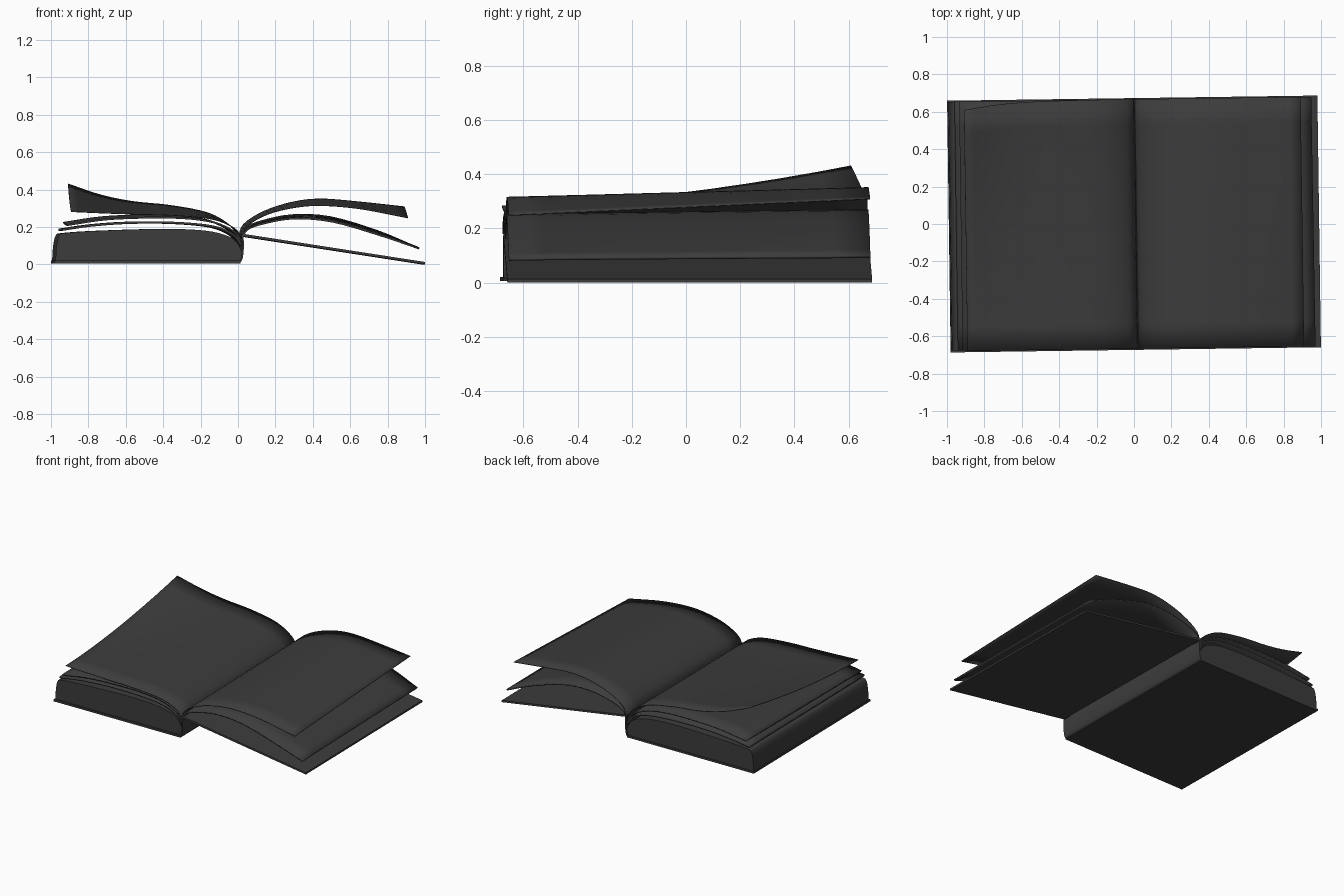
import bpy, bmesh, math
from mathutils import Vector, Matrix

if "Cube" in bpy.data.objects:
    bpy.data.objects.remove(bpy.data.objects["Cube"])

TURN = Matrix.Rotation(math.radians(0.8), 4, 'Z')
mat = bpy.data.materials.new("dark_paper")
mat.diffuse_color = (0.045, 0.045, 0.045, 1)
mat.use_nodes = True
mat.node_tree.nodes["Principled BSDF"].inputs["Base Color"].default_value = mat.diffuse_color


def smooth_path(pts, n=4):
    """Catmull-Rom curve through the given points."""
    p = [Vector(q) for q in pts]
    p = [2 * p[0] - p[1]] + p + [2 * p[-1] - p[-2]]
    out = []
    for a, b, c, d in zip(p, p[1:], p[2:], p[3:]):
        for i in range(n):
            t = i / n
            out.append(0.5 * (2 * b + (c - a) * t + (2 * a - 5 * b + 4 * c - d) * t * t
                              + (3 * b - a - 3 * c + d) * t ** 3))
    return out + [p[-2]]


def finish(name, bm):
    bmesh.ops.recalc_face_normals(bm, faces=bm.faces)
    bm.transform(TURN)
    me = bpy.data.meshes.new(name)
    bm.to_mesh(me)
    bm.free()
    me.materials.append(mat)
    ob = bpy.data.objects.new(name, me)
    bpy.context.collection.objects.link(ob)
    bpy.ops.object.select_all(action='DESELECT')
    ob.select_set(True)
    bpy.context.view_layer.objects.active = ob
    bpy.ops.object.shade_smooth_by_angle(angle=math.radians(40))
    return ob


def prism(name, outline, y0, y1):
    """Extrude an x-z outline along y."""
    bm = bmesh.new()
    f = bm.faces.new([bm.verts.new((x, y0, z)) for x, z in outline])
    ext = bmesh.ops.extrude_face_region(bm, geom=[f])
    bmesh.ops.translate(bm, vec=(0, y1 - y0, 0),
                        verts=[v for v in ext['geom'] if isinstance(v, bmesh.types.BMVert)])
    return finish(name, bm)


def sheet(name, front, back, thick=0.006, power=1.0, rows=10):
    """Loft a page from its front edge to its back edge (x, y, z points)."""
    a, b = smooth_path(front), smooth_path(back)
    bm = bmesh.new()
    grid = []
    for j in range(rows + 1):
        t = j / rows
        row = []
        for p, q in zip(a, b):
            v = p.lerp(q, t)
            v.z = p.z + (q.z - p.z) * t ** power
            row.append(bm.verts.new(v))
        grid.append(row)
    for r, s in zip(grid, grid[1:]):
        for i in range(len(r) - 1):
            bm.faces.new((r[i], r[i + 1], s[i + 1], s[i]))
    ob = finish(name, bm)
    m = ob.modifiers.new("thickness", 'SOLIDIFY')
    m.thickness = thick
    m.offset = 0
    return ob


def edge(xz, y):
    return [(x, y, z) for x, z in xz]


# Covers and spine
prism("left_cover", [(-0.99, 0.006), (0.005, 0.006), (0.005, 0.02), (-0.99, 0.02)], -0.673, 0.673)
prism("right_cover", [(0.015, 0.15), (0.99, 0.0), (0.99, 0.013), (0.015, 0.164)], -0.673, 0.673)
outer = smooth_path([(0.0, 0.006, 0), (0.015, 0.03, 0), (0.022, 0.09, 0), (0.02, 0.16, 0)])
inner = [v - Vector((0.01, 0, 0)) for v in reversed(outer)]
prism("spine", [(v.x, v.y) for v in outer + inner], -0.673, 0.673)

# Left page block with rounded fore edge and gutter
block_top = smooth_path([(-0.985, 0.02, 0), (-0.979, 0.10, 0), (-0.965, 0.155, 0), (-0.93, 0.168, 0),
                         (-0.75, 0.18, 0), (-0.4, 0.19, 0), (-0.18, 0.18, 0), (-0.06, 0.15, 0),
                         (-0.01, 0.11, 0), (0.012, 0.06, 0), (0.008, 0.02, 0)])
prism("left_page_block", [(v.x, v.y) for v in block_top], -0.662, 0.667)

# Loose left leaves, lowest to highest
low = [(0.01, 0.10), (-0.03, 0.155), (-0.14, 0.202), (-0.35, 0.222), (-0.6, 0.222), (-0.8, 0.207), (-0.95, 0.185)]
mid = [(0.01, 0.12), (-0.03, 0.175), (-0.14, 0.225), (-0.3, 0.247), (-0.5, 0.25), (-0.72, 0.24), (-0.925, 0.21)]
mid_back = [(x, z + 0.012 * min(1, -x * 4) if x < 0 else z) for x, z in mid]
sheet("lower_left_leaves", edge(low, -0.664), edge(low, 0.667), 0.012)
sheet("middle_left_leaves", edge(mid, -0.664), edge(mid_back, 0.667), 0.010)

# Top left page with a lifted back corner
top_front = [(0.008, 0.14), (-0.03, 0.195), (-0.15, 0.242), (-0.35, 0.262), (-0.55, 0.268), (-0.72, 0.274), (-0.9, 0.282)]
top_back = [(0.008, 0.667, 0.14), (-0.03, 0.667, 0.205), (-0.15, 0.667, 0.275), (-0.35, 0.665, 0.315),
            (-0.55, 0.66, 0.336), (-0.72, 0.648, 0.37), (-0.9, 0.622, 0.43)]
sheet("top_left_page", edge(top_front, -0.667), top_back, 0.004, 1.7)

# Arched right pages
arch_front = [(0.01, 0.13), (0.04, 0.186), (0.14, 0.222), (0.3, 0.246), (0.5, 0.228), (0.75, 0.156), (0.96, 0.085)]
arch_back = [(0.01, 0.13), (0.04, 0.19), (0.14, 0.232), (0.3, 0.263), (0.5, 0.253), (0.75, 0.18), (0.955, 0.095)]
sheet("middle_right_leaves", edge(arch_front, -0.667), edge(arch_back, 0.667), 0.010, 0.7)
crest_front = [(0.01, 0.14), (0.04, 0.205), (0.15, 0.268), (0.3, 0.305), (0.45, 0.314), (0.65, 0.296), (0.9, 0.248)]
crest_back = [(0.01, 0.14), (0.04, 0.215), (0.15, 0.285), (0.3, 0.333), (0.45, 0.35), (0.65, 0.335), (0.9, 0.308)]
sheet("top_right_page", edge(crest_front, -0.667), edge(crest_back, 0.667), 0.004)
